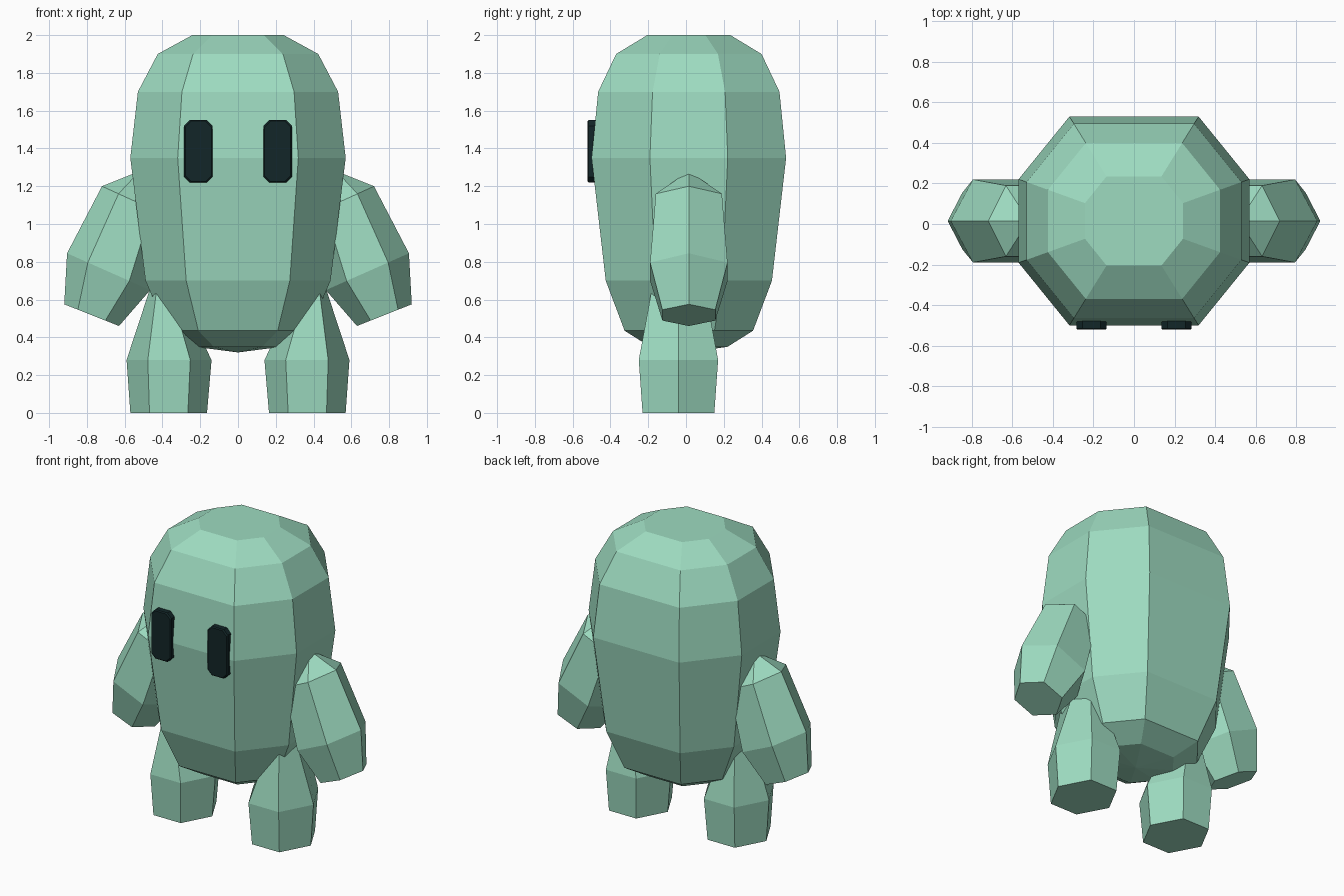
import bpy, bmesh, math

if "Cube" in bpy.data.objects:
    bpy.data.objects.remove(bpy.data.objects["Cube"])


def material(name, rgb):
    m = bpy.data.materials.new(name)
    m.diffuse_color = (*rgb, 1)
    m.use_nodes = True
    m.node_tree.nodes["Principled BSDF"].inputs["Base Color"].default_value = m.diffuse_color
    return m


GREEN = material("soft green", (0.34, 0.71, 0.53))
DARK = material("dark teal", (0.006, 0.019, 0.021))
CY = 0.015  # depth centre of body and arms


def loft(name, rings, mat, start=None, end=None):
    """Skin a list of equal-length rings; ends are flat caps or points."""
    bm = bmesh.new()
    loops = [[bm.verts.new(p) for p in r] for r in rings]
    n = len(loops[0])
    for a, b in zip(loops, loops[1:]):
        for i in range(n):
            j = (i + 1) % n
            bm.faces.new((a[i], a[j], b[j], b[i]))
    for loop, tip in ((loops[0], start), (loops[-1], end)):
        if tip:
            t = bm.verts.new(tip)
            for i in range(n):
                bm.faces.new((loop[i], loop[(i + 1) % n], t))
        else:
            bm.faces.new(loop)
    bmesh.ops.recalc_face_normals(bm, faces=bm.faces)
    me = bpy.data.meshes.new(name)
    bm.to_mesh(me)
    bm.free()
    me.materials.append(mat)
    ob = bpy.data.objects.new(name, me)
    bpy.context.collection.objects.link(ob)
    return ob


# Body: stretched octagons, (height, half width, half depth)
def octagon(z, rx, ry):
    a, b = rx * 0.56, ry * 0.4
    return [(x, y + CY, z) for x, y in (
        (a, -ry), (rx, -b), (rx, b), (a, ry),
        (-a, ry), (-rx, b), (-rx, -b), (-a, -ry))]


body = [(0.35, 0.23, 0.205), (0.435, 0.375, 0.34), (0.7, 0.49, 0.44),
        (1.35, 0.57, 0.515), (1.7, 0.53, 0.48), (1.9, 0.425, 0.385),
        (2.0, 0.242, 0.22)]
loft("body", [octagon(*r) for r in body], GREEN, start=(0, CY, 0.32))


# Arm sections: hexagons hung between an outer and an inner point
def arm_ring(s, outer, inner, half):
    def at(t, y):
        return (s * (outer[0] + (inner[0] - outer[0]) * t), CY + y,
                outer[1] + (inner[1] - outer[1]) * t)
    return [at(0, 0), at(0.25, half), at(0.75, half),
            at(1, 0), at(0.75, -half), at(0.25, -half)]


arm = [((0.72, 1.2), (0.37, 1.04), 0.175),
       ((0.905, 0.845), (0.465, 0.65), 0.205),
       ((0.92, 0.575), (0.63, 0.46), 0.14)]


# Leg sections: hexagons, (height, centre x, half width, half depth)
def leg_ring(s, z, cx, rx, ry):
    return [(s * cx + rx * math.cos(k * math.pi / 3),
             -0.04 + ry * math.sin(k * math.pi / 3) / 0.866, z)
            for k in range(6)]


leg = [(0, 0.367, 0.203, 0.19), (0.28, 0.365, 0.225, 0.21),
       (0.66, 0.395, 0.07, 0.14)]


# Eye: tall plate with clipped corners, slightly bevelled front
def eye_ring(s, y, inset):
    w, h, c = 0.075 - inset, 0.165 - inset, 0.03
    pts = ((w - c, -h), (w, c - h), (w, h - c), (w - c, h),
           (c - w, h), (-w, h - c), (-w, c - h), (c - w, -h))
    return [(s * 0.21 + x, y, 1.385 + z) for x, z in pts]


for s, side in ((1, "right"), (-1, "left")):
    loft(side + "_arm", [arm_ring(s, *r) for r in arm], GREEN,
         start=(s * 0.52, CY, 1.28))
    loft(side + "_leg", [leg_ring(s, *r) for r in leg], GREEN)
    loft(side + "_eye", [eye_ring(s, -0.46, 0), eye_ring(s, -0.515, 0),
                         eye_ring(s, -0.522, 0.006)], DARK)
